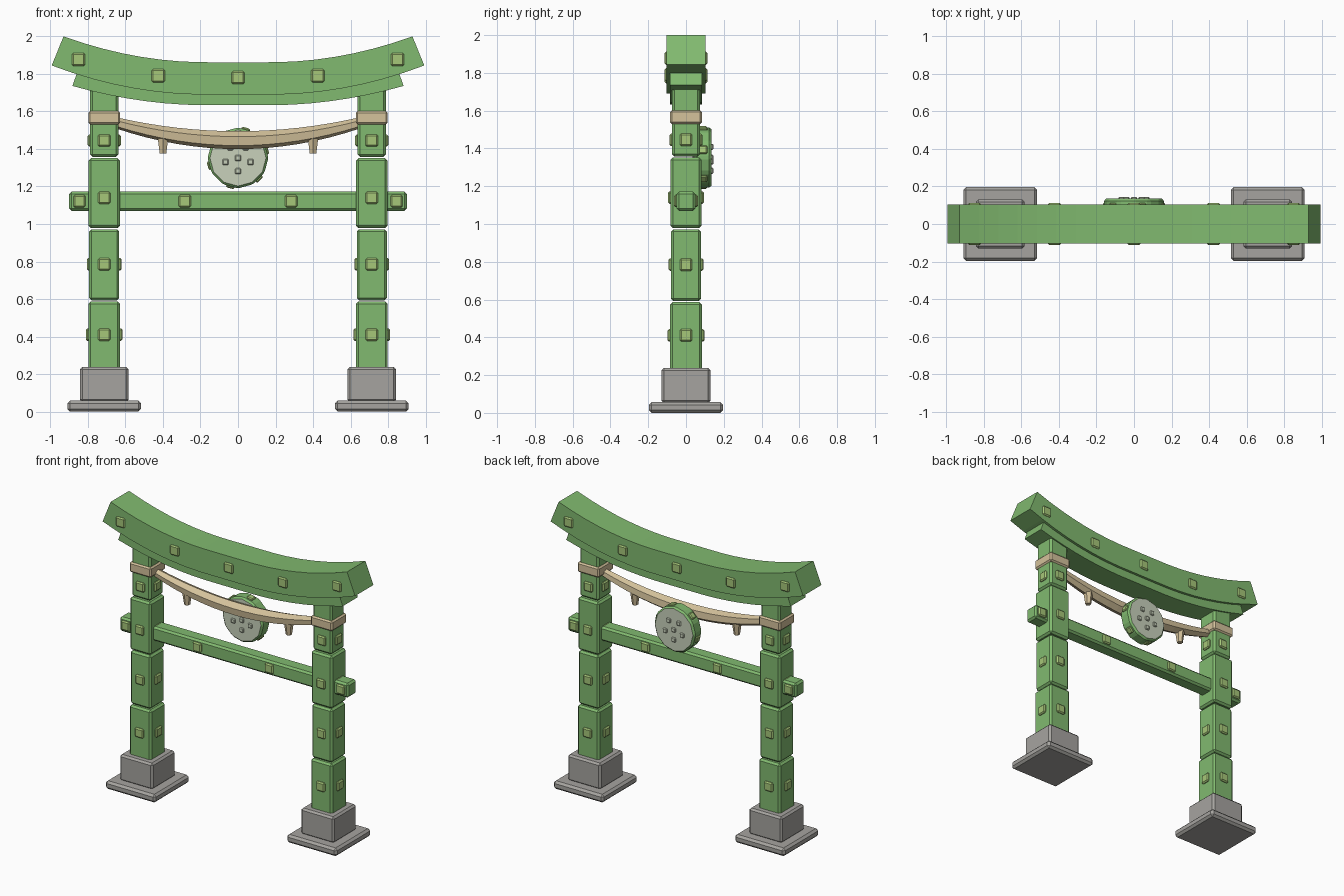
import bpy, bmesh, math
from mathutils import Matrix, Vector

if "Cube" in bpy.data.objects:
    bpy.data.objects.remove(bpy.data.objects["Cube"])


def mat(name, rgb):
    m = bpy.data.materials.new(name)
    m.diffuse_color = (*rgb, 1)
    m.use_nodes = True
    m.node_tree.nodes["Principled BSDF"].inputs["Base Color"].default_value = m.diffuse_color
    return m


GREEN = mat("green_paint", (0.22, 0.49, 0.16))
LIME = mat("stud_green", (0.38, 0.57, 0.19))
TAN = mat("rope_tan", (0.66, 0.54, 0.33))
STONE = mat("stone", (0.38, 0.37, 0.35))
PALE = mat("pale_face", (0.58, 0.64, 0.50))


def finish(name, bm, material, bevel=0.0):
    if bevel:
        bmesh.ops.bevel(bm, geom=bm.edges[:], offset=bevel, segments=1, affect='EDGES')
    bmesh.ops.recalc_face_normals(bm, faces=bm.faces[:])
    me = bpy.data.meshes.new(name)
    bm.to_mesh(me)
    bm.free()
    me.materials.append(material)
    ob = bpy.data.objects.new(name, me)
    bpy.context.collection.objects.link(ob)
    return ob


def boxes(name, items, material, bevel):
    """items: (centre, size) or (centre, size, rotation about y)"""
    bm = bmesh.new()
    for it in items:
        rot = Matrix.Rotation(it[2] if len(it) > 2 else 0, 4, 'Y')
        bmesh.ops.create_cube(bm, size=1, matrix=Matrix.Translation(it[0]) @ rot
                              @ Matrix.Diagonal((*it[1], 1)))
    return finish(name, bm, material, bevel)


def loft(name, rings, material):
    bm = bmesh.new()
    vs = [[bm.verts.new(p) for p in r] for r in rings]
    n = len(vs[0])
    for a, b in zip(vs, vs[1:]):
        for i in range(n):
            j = (i + 1) % n
            bm.faces.new((a[i], a[j], b[j], b[i]))
    bm.faces.new(vs[0])
    bm.faces.new(vs[-1])
    return finish(name, bm, material)


def curved_beam(name, xt, xb, zt, zb, rise_t, rise_b, hy, n=18):
    rings = []
    for k in range(n + 1):
        u = 2 * k / n - 1
        f = (max(0, abs(u) - 0.18) / 0.82) ** 2
        t, b = zt + rise_t * f, zb + rise_b * f
        rings.append([(xt * u, -hy, t), (xt * u, hy, t), (xb * u, hy, b), (xb * u, -hy, b)])
    return loft(name, rings, GREEN)


# curved roof beams
curved_beam("top_beam", 0.93, 0.993, 1.862, 1.69, 0.138, 0.155, 0.103)
curved_beam("under_beam", 0.86, 0.883, 1.70, 1.633, 0.10, 0.103, 0.085)
boxes("top_beam_studs", [((x, s * 0.1, z), (0.07, 0.026, 0.07)) for s in (-1, 1)
      for x, z in ((0, 1.78), (0.425, 1.79), (-0.425, 1.79), (0.85, 1.877), (-0.85, 1.877))],
      LIME, 0.008)

# pillars, bases, bands and pillar studs
SEGMENTS = [(0.22, 0.586, 0.17), (0.592, 0.972, 0.16), (0.978, 1.352, 0.166), (1.358, 1.73, 0.15)]
STUD_Z = (0.41, 0.785, 1.14, 1.445)
for side, s in (("left", -1), ("right", 1)):
    x = 0.713 * s
    boxes(side + "_base_plate", [((x, 0, 0.029), (0.394, 0.394, 0.058))], STONE, 0.015)
    boxes(side + "_base_block", [((x, 0, 0.145), (0.26, 0.26, 0.186))], STONE, 0.013)
    boxes(side + "_pillar", [((x, 0, (a + b) / 2), (w, w, b - a)) for a, b, w in SEGMENTS],
          GREEN, 0.013)
    boxes(side + "_band", [((x, 0, 1.566), (0.17, 0.17, 0.072))], TAN, 0.01)
    studs = []
    for z, (_, _, w) in zip(STUD_Z, SEGMENTS):
        for d in (-1, 1):
            studs.append(((x, d * w / 2, z), (0.066, 0.026, 0.066)))
            studs.append(((x + d * w / 2, 0, z), (0.026, 0.066, 0.066)))
    boxes(side + "_pillar_studs", studs, LIME, 0.008)

# tie beam
boxes("tie_beam", [((0, 0, 1.121), (1.80, 0.1, 0.102))], GREEN, 0.013)
boxes("tie_beam_studs", [((x, s * 0.05, 1.122), (0.066, 0.026, 0.066)) for s in (-1, 1)
      for x in (-0.845, -0.283, 0.283, 0.845)], LIME, 0.008)

# sagging six-sided rope, thicker in the middle
rings = []
for k in range(17):
    u = k / 8 - 1
    r = 0.048 - 0.018 * u * u
    zc = 1.447 + 0.092 * u * u
    ang = [math.radians(37 + 60 * i) for i in range(6)]
    rings.append([(0.65 * u, r * math.cos(a), zc + r * math.sin(a)) for a in ang])
loft("rope", rings, TAN)

# rope tassels
for side, s in (("left", -1), ("right", 1)):
    bm = bmesh.new()
    bmesh.ops.create_cone(bm, cap_ends=True, segments=6, radius1=0.02, radius2=0.033,
                          depth=0.09, matrix=Matrix.Translation((0.4 * s, 0, 1.42)))
    finish(side + "_tassel", bm, TAN)

# hanging disc with pale faces
C = Vector((0, 0.09, 1.352))
bm = bmesh.new()
bmesh.ops.create_cone(bm, cap_ends=True, segments=12, radius1=0.162, radius2=0.162, depth=0.09,
                      matrix=Matrix.Translation(C) @ Matrix.Rotation(math.pi / 2, 4, 'X'))
disc = finish("disc", bm, GREEN, 0.012)
disc.data.materials.append(PALE)
for p in disc.data.polygons:
    if len(p.vertices) > 4:
        p.material_index = 1

# small studs on the disc faces and around its rim
spots = [(0, 0)] + [(0.07 * math.cos(a), 0.07 * math.sin(a))
                    for a in (math.radians(-90 + 72 * i) for i in range(5))]
boxes("disc_face_studs", [(C + Vector((x, d * 0.045, z)), (0.032, 0.02, 0.032))
      for d in (-1, 1) for x, z in spots], PALE, 0.005)
rim = [math.radians(75 + 60 * i) for i in range(6)]
boxes("disc_rim_studs", [(C + Vector((0.157 * math.cos(a), 0, 0.157 * math.sin(a))),
      (0.02, 0.045, 0.045), -a) for a in rim], LIME, 0.006)
